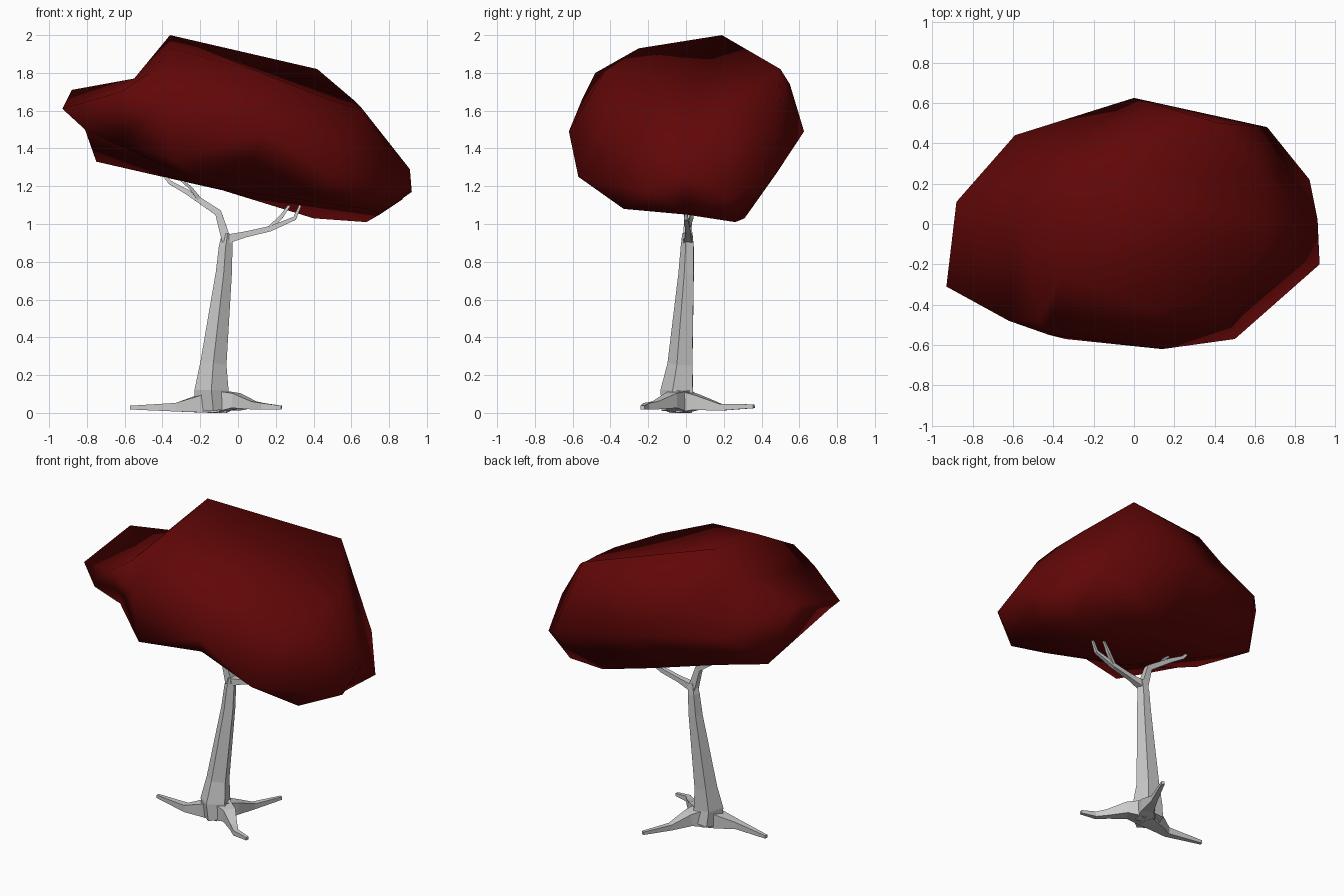
import bpy, bmesh
from math import cos, sin, pi
from mathutils import Vector

Y = Vector((0, 1, 0))
Z = Vector((0, 0, 1))


def finish(name, bm, smooth=False):
    bmesh.ops.recalc_face_normals(bm, faces=bm.faces[:])
    mesh = bpy.data.meshes.new(name)
    bm.to_mesh(mesh)
    bm.free()
    for poly in mesh.polygons:
        poly.use_smooth = smooth
    obj = bpy.data.objects.new(name, mesh)
    bpy.context.collection.objects.link(obj)
    return obj


def bridge(bm, a, b):
    n = len(a)
    for i in range(n):
        bm.faces.new((a[i], a[(i + 1) % n], b[(i + 1) % n], b[i]))


def limb(name, path, sides, ref, turn=0.0):
    """Faceted tapering tube along (x, y, z, radius) points."""
    bm = bmesh.new()
    pts = [Vector(p[:3]) for p in path]
    rings = []
    for i, p in enumerate(pts):
        t = (pts[min(i + 1, len(pts) - 1)] - pts[max(i - 1, 0)]).normalized()
        u = t.cross(ref).normalized()
        v = t.cross(u)
        ring = []
        for k in range(sides):
            a = turn + 2 * pi * k / sides
            q = p + (u * cos(a) + v * sin(a)) * path[i][3]
            q.z = max(q.z, 0.0)
            ring.append(bm.verts.new(q))
        rings.append(ring)
    for a, b in zip(rings, rings[1:]):
        bridge(bm, a, b)
    bm.faces.new(rings[0])
    bm.faces.new(rings[-1])
    return finish(name, bm)


# Trunk
limb("trunk", [(-0.13, -0.03, 0.02, 0.10), (-0.14, -0.04, 0.12, 0.095),
               (-0.13, -0.025, 0.26, 0.073), (-0.075, 0.005, 0.74, 0.045),
               (-0.065, 0.01, 0.88, 0.038), (-0.055, 0.01, 0.95, 0.03)], 5, Y, 0.3)

# Roots spreading over the ground
roots = {
    "root_left": [(-0.12, -0.03, 0.06, 0.085), (-0.22, -0.05, 0.045, 0.06),
                  (-0.33, -0.08, 0.03, 0.032), (-0.57, -0.04, 0.028, 0.014)],
    "root_back": [(-0.11, -0.02, 0.06, 0.085), (-0.06, 0.06, 0.055, 0.055),
                  (-0.01, 0.18, 0.03, 0.026), (0.07, 0.36, 0.035, 0.014)],
    "root_front": [(-0.11, -0.03, 0.06, 0.085), (-0.01, -0.08, 0.065, 0.055),
                   (0.08, -0.16, 0.04, 0.03), (0.13, -0.21, 0.035, 0.024),
                   (0.23, -0.23, 0.028, 0.014)],
}
for name, path in roots.items():
    limb(name, path, 4, Z, pi / 4)

# Forked branches and twigs
branches = {
    "branch_left": [(-0.06, 0.01, 0.91, 0.035), (-0.105, 0.01, 1.06, 0.026),
                    (-0.27, 0.02, 1.17, 0.019), (-0.36, 0.03, 1.22, 0.014),
                    (-0.41, 0.04, 1.28, 0.009)],
    "twig_left": [(-0.20, 0.015, 1.125, 0.016), (-0.25, -0.01, 1.19, 0.012),
                  (-0.31, -0.03, 1.24, 0.008)],
    "branch_right": [(-0.06, 0.01, 0.92, 0.034), (0.04, 0.01, 0.945, 0.022),
                     (0.17, 0.01, 0.975, 0.02), (0.30, 0.0, 1.03, 0.014),
                     (0.33, 0.0, 1.10, 0.009)],
    "twig_right": [(0.17, 0.01, 0.98, 0.016), (0.23, 0.03, 1.04, 0.014),
                   (0.28, 0.04, 1.11, 0.008)],
}
for name, path in branches.items():
    limb(name, path, 4, Y, pi / 4)

# Canopy: shoulder, rim and underside loops, closed with a peak and a base
shoulder = [(-0.55, -0.02, 1.77), (-0.47, -0.48, 1.80), (-0.36, -0.25, 1.93),
            (0.10, -0.43, 1.81), (0.45, -0.37, 1.67), (0.64, -0.15, 1.61),
            (0.65, 0.03, 1.62), (0.62, 0.25, 1.65), (0.42, 0.50, 1.82),
            (0.10, 0.55, 1.74), (-0.47, 0.28, 1.81), (-0.54, 0.10, 1.77)]
rim = [(-0.93, -0.31, 1.61), (-0.62, -0.48, 1.70), (-0.42, -0.55, 1.66),
       (0.14, -0.62, 1.49), (0.50, -0.57, 1.25), (0.92, -0.20, 1.17),
       (0.91, 0.02, 1.29), (0.87, 0.22, 1.13), (0.66, 0.48, 1.27),
       (0.0, 0.625, 1.49), (-0.59, 0.44, 1.56), (-0.88, 0.11, 1.71)]
underside = [(-0.81, -0.37, 1.50), (-0.64, -0.34, 1.42), (-0.34, -0.57, 1.33),
             (0.08, -0.50, 1.35), (0.40, -0.37, 1.15), (0.68, -0.33, 1.08),
             (0.75, 0.0, 1.05), (0.68, 0.26, 1.01), (0.40, 0.31, 1.03),
             (0.0, 0.35, 1.16), (-0.40, 0.25, 1.25), (-0.75, 0.20, 1.33)]
bm = bmesh.new()
loops = [[bm.verts.new(p) for p in ring] for ring in (shoulder, rim, underside)]
bridge(bm, loops[0], loops[1])
bridge(bm, loops[1], loops[2])
for ring, tip in ((loops[0], (-0.36, 0.19, 2.0)), (loops[2], (-0.12, -0.22, 1.19))):
    centre = bm.verts.new(tip)
    for i in range(len(ring)):
        bm.faces.new((centre, ring[i], ring[(i + 1) % len(ring)]))
bmesh.ops.triangulate(bm, faces=bm.faces[:], quad_method='SHORT_EDGE')
canopy = finish("canopy", bm, smooth=True)

red = bpy.data.materials.new("dark_red_leaves")
red.diffuse_color = (0.12, 0.002, 0.002, 1.0)
canopy.data.materials.append(red)
